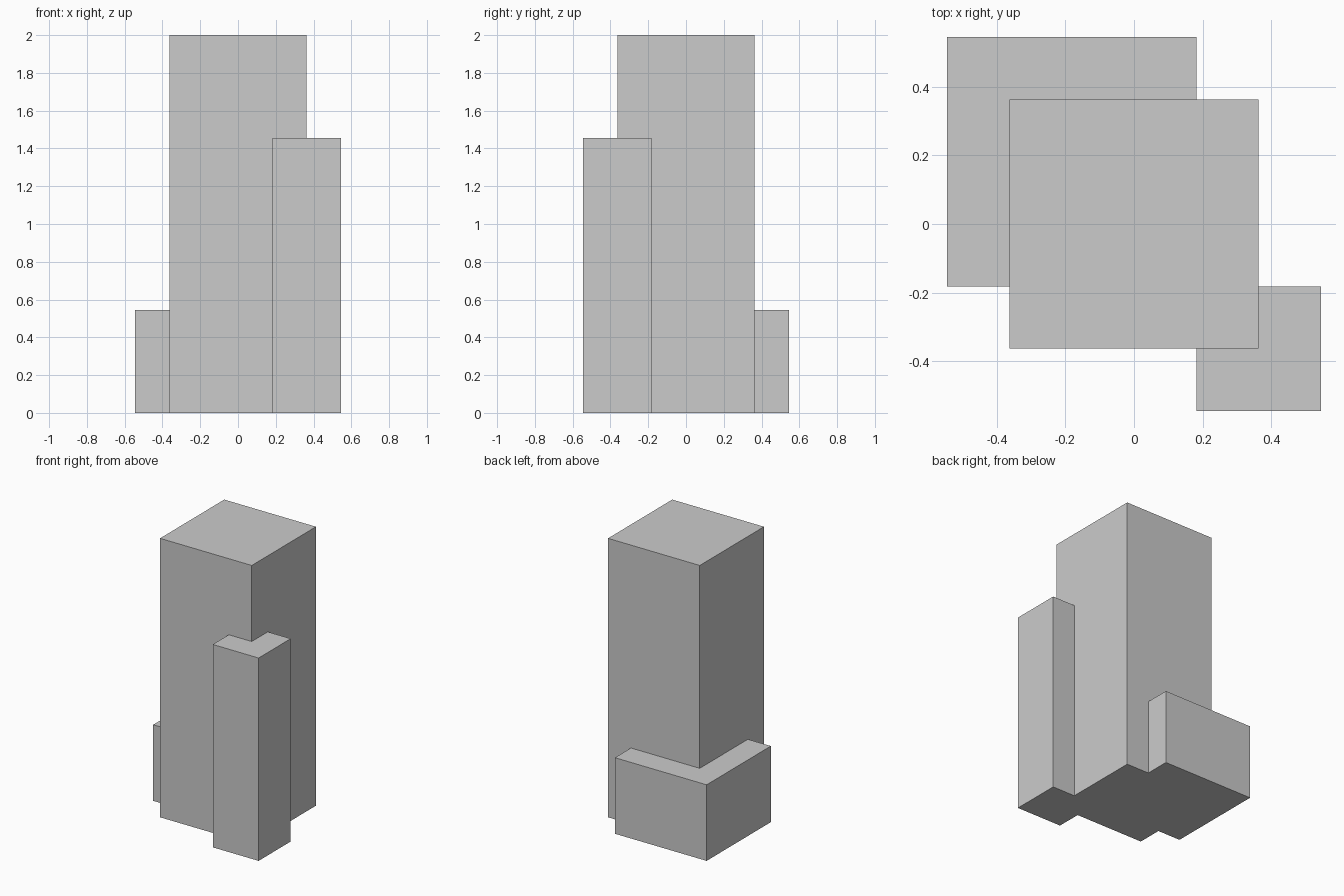
import bpy
import bmesh
from mathutils import Matrix, Vector

if "Cube" in bpy.data.objects:
    bpy.data.objects.remove(bpy.data.objects["Cube"])

U = 2 / 11  # layout module: the tower is 11 modules tall


def block(name, x, y, height):
    """Box standing on the ground; x and y are (min, max) in modules."""
    size = Vector((x[1] - x[0], y[1] - y[0], height)) * U
    centre = Vector((x[0] + x[1], y[0] + y[1], height)) * U / 2
    bm = bmesh.new()
    bmesh.ops.create_cube(bm, size=1, matrix=Matrix.Diagonal((*size, 1)))
    mesh = bpy.data.meshes.new(name)
    bm.to_mesh(mesh)
    bm.free()
    obj = bpy.data.objects.new(name, mesh)
    obj.location = centre
    bpy.context.collection.objects.link(obj)
    return obj


# Central tower
block("main_tower", (-2, 2), (-2, 2), 11)
# Low wing at the back left corner
block("low_wing", (-3, 1), (-1, 3), 3)
# Slim tower at the front right corner
block("slim_tower", (1, 3), (-3, -1), 8)
